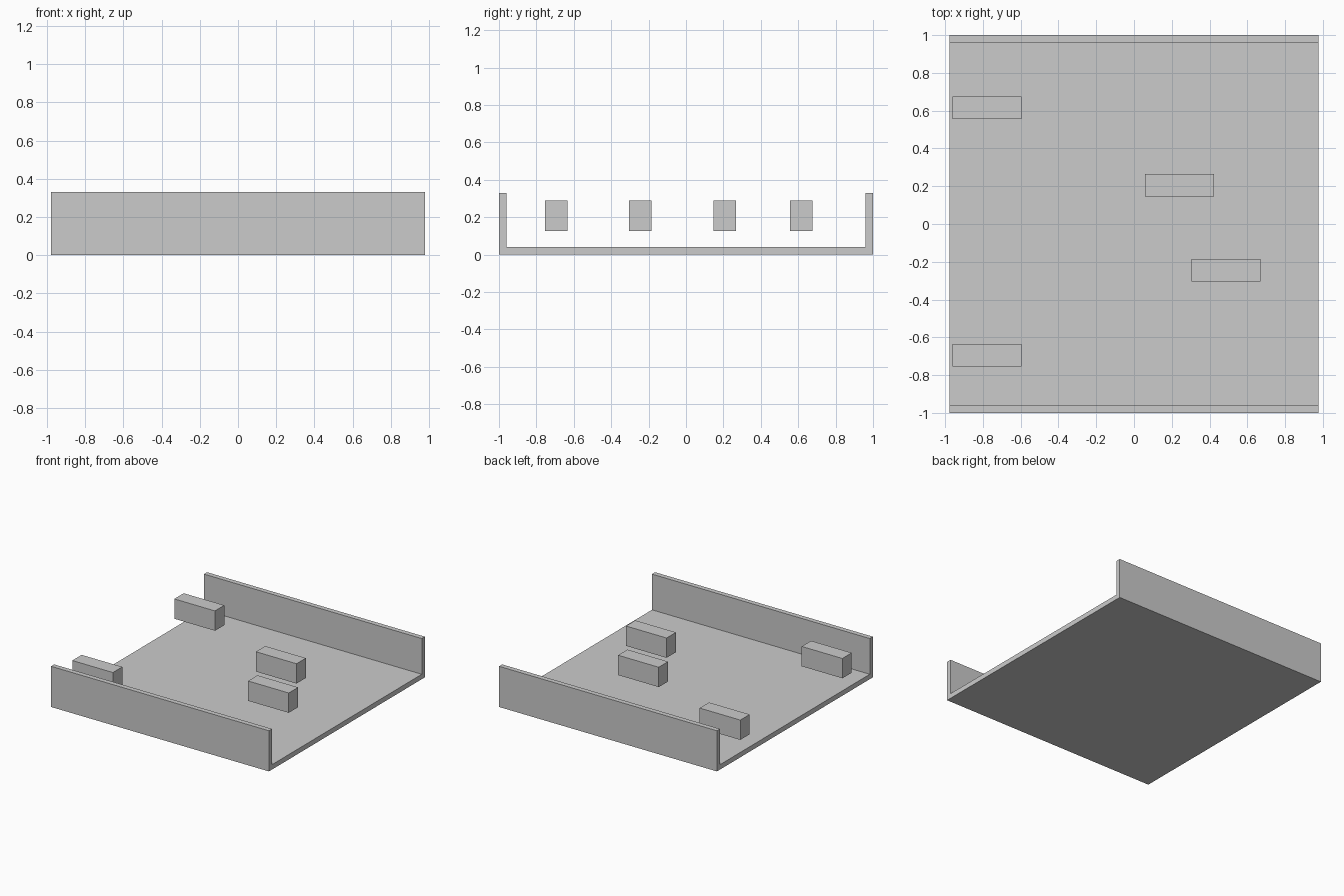
import bpy, bmesh
from mathutils import Vector

if "Cube" in bpy.data.objects:
    bpy.data.objects.remove(bpy.data.objects["Cube"])


def extrude_profile(name, profile, x0, x1):
    """Extrude a (y, z) outline along x into a closed solid."""
    bm = bmesh.new()
    face = bm.faces.new([bm.verts.new((x0, y, z)) for y, z in profile])
    ext = bmesh.ops.extrude_face_region(bm, geom=[face])
    verts = [g for g in ext["geom"] if isinstance(g, bmesh.types.BMVert)]
    bmesh.ops.translate(bm, verts=verts, vec=Vector((x1 - x0, 0, 0)))
    bmesh.ops.recalc_face_normals(bm, faces=bm.faces)
    mesh = bpy.data.meshes.new(name)
    bm.to_mesh(mesh)
    bm.free()
    obj = bpy.data.objects.new(name, mesh)
    bpy.context.collection.objects.link(obj)
    return obj


# Channel: floor with a side wall along each long edge
HALF_X, HALF_Y, HEIGHT, T = 0.978, 1.0, 0.33, 0.04
half = [(HALF_Y, 0), (HALF_Y, HEIGHT), (HALF_Y - T, HEIGHT), (HALF_Y - T, T)]
extrude_profile("channel_tray", half + [(-y, z) for y, z in reversed(half)],
                -HALF_X, HALF_X)

# Floating blocks above the floor: (x centre, y centre)
L, W, Z0, Z1 = 0.365, 0.12, 0.127, 0.288
for i, (x, y) in enumerate([(-0.778, 0.615), (0.241, 0.206),
                            (0.486, -0.244), (-0.778, -0.694)], 1):
    a, b = y - W / 2, y + W / 2
    extrude_profile(f"floating_block_{i}", [(a, Z0), (b, Z0), (b, Z1), (a, Z1)],
                    x - L / 2, x + L / 2)
